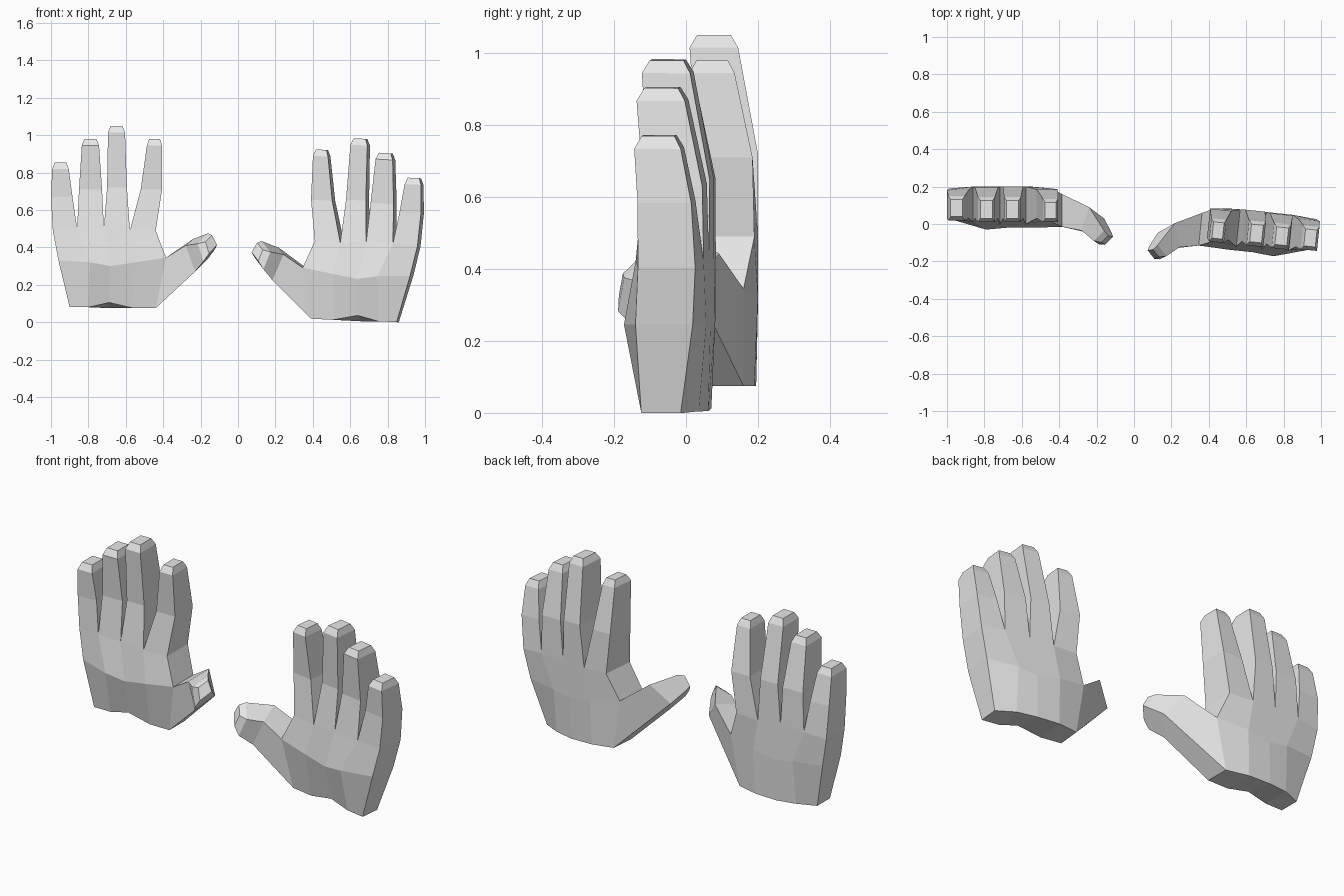
import bpy
import bmesh
import math
from mathutils import Matrix, Vector

default = bpy.data.objects.get("Cube")
if default:
    bpy.data.objects.remove(default, do_unlink=True)

# Single plain grey material
grey = bpy.data.materials.new("light grey")
grey.use_nodes = True
grey_value = (0.8, 0.8, 0.8, 1)
grey.diffuse_color = grey_value
grey.node_tree.nodes["Principled BSDF"].inputs["Base Color"].default_value = grey_value

# Palm sections from wrist to knuckles: x, front y, back y, z per column
WRIST = [(-.90, .03, .14, .08), (-.80, .03, .18, .08), (-.69, .03, .195, .075),
         (-.56, .03, .19, .075), (-.44, .03, .16, .075)]
MID_PALM = [(-.96, .02, .18, .33), (-.79, -.03, .2, .32), (-.68, -.02, .2, .30),
            (-.55, -.02, .2, .32), (-.385, -.015, .16, .345)]
KNUCKLES = [(-.99, .03, .19, .49), (-.86, .01, .2, .5), (-.717, .0, .2, .5),
            (-.578, .0, .2, .49), (-.44, .01, .19, .49)]

# Finger joint and finger end sections: x range, y range, z
FINGERS = {
    "little": [(-1, -.885, .03, .18, .67), (-.993, -.905, .02, .15, .82)],
    "ring": [(-.85, -.727, .03, .195, .71), (-.835, -.743, .01, .145, .945)],
    "middle": [(-.70, -.594, .03, .2, .72), (-.695, -.604, .01, .145, 1.015)],
    "index": [(-.52, -.406, .03, .185, .71), (-.487, -.406, .01, .135, .945)],
}

# Thumb sections: lower front, lower back, upper back, upper front
THUMB = [
    [(-.23, -.05, .27), (-.16, .03, .34), (-.24, .09, .445), (-.28, -.035, .41)],
    [(-.185, -.11, .325), (-.12, -.045, .395), (-.16, -.035, .475), (-.215, -.09, .42)],
]


def add_ring(bm, points):
    return [bm.verts.new(p) for p in points]


def bridge(bm, low, high):
    for i in range(len(low)):
        j = (i + 1) % len(low)
        bm.faces.new((low[i], low[j], high[j], high[i]))


def box_ring(section):
    x0, x1, y0, y1, z = section
    return [(x0, y0, z), (x1, y0, z), (x1, y1, z), (x0, y1, z)]


def bevelled_tip(bm, ring, direction, scale):
    """Close a digit with a smaller flat end, pushed outwards."""
    centre = sum((v.co for v in ring), Vector()) / len(ring)
    cap = add_ring(bm, [centre + (v.co - centre) * scale + direction for v in ring])
    bridge(bm, ring, cap)
    bm.faces.new(cap)


def build_hand(name, matrix):
    bm = bmesh.new()

    # Palm: front and back grids
    front, back = [], []
    for section in (WRIST, MID_PALM, KNUCKLES):
        front.append(add_ring(bm, [(x, yf, z) for x, yf, yb, z in section]))
        back.append(add_ring(bm, [(x, yb, z) for x, yf, yb, z in section]))
    front[0][2].co.z += .03
    columns = len(WRIST) - 1
    for grid in (front, back):
        for low, high in zip(grid, grid[1:]):
            for i in range(columns):
                bm.faces.new((low[i], low[i + 1], high[i + 1], high[i]))

    # Wrist end, outer edge, and the edge between thumb and index
    for i in range(columns):
        bm.faces.new((front[0][i], front[0][i + 1], back[0][i + 1], back[0][i]))
    for level in range(2):
        bm.faces.new((front[level][0], back[level][0],
                      back[level + 1][0], front[level + 1][0]))
    bm.faces.new((front[1][-1], back[1][-1], back[2][-1], front[2][-1]))

    # Fingers grow from the knuckle row
    for i, sections in enumerate(FINGERS.values()):
        ring = [front[2][i], front[2][i + 1], back[2][i + 1], back[2][i]]
        for section in sections:
            upper = add_ring(bm, box_ring(section))
            bridge(bm, ring, upper)
            ring = upper
        bevelled_tip(bm, ring, Vector((0, 0, .035)), .7)

    # Thumb grows from the lower side of the palm
    ring = [front[0][-1], back[0][-1], back[1][-1], front[1][-1]]
    for section in THUMB:
        outer = add_ring(bm, section)
        bridge(bm, ring, outer)
        ring = outer
    bevelled_tip(bm, ring, Vector((.025, -.015, .015)), .65)

    bm.transform(matrix)
    bmesh.ops.recalc_face_normals(bm, faces=bm.faces)
    mesh = bpy.data.meshes.new(name)
    bm.to_mesh(mesh)
    bm.free()
    mesh.materials.append(grey)
    hand = bpy.data.objects.new(name, mesh)
    bpy.context.collection.objects.link(hand)


# One hand stands upright, the other is its mirror image, turned and lowered
build_hand("right_hand", Matrix.Identity(4))
mirrored = (Matrix.Translation((-.053, -.06, -.033))
            @ Matrix.Rotation(math.radians(3), 4, "Y")
            @ Matrix.Rotation(math.radians(-6), 4, "Z")
            @ Matrix.Scale(-1, 4, (1, 0, 0)))
build_hand("left_hand", mirrored)
